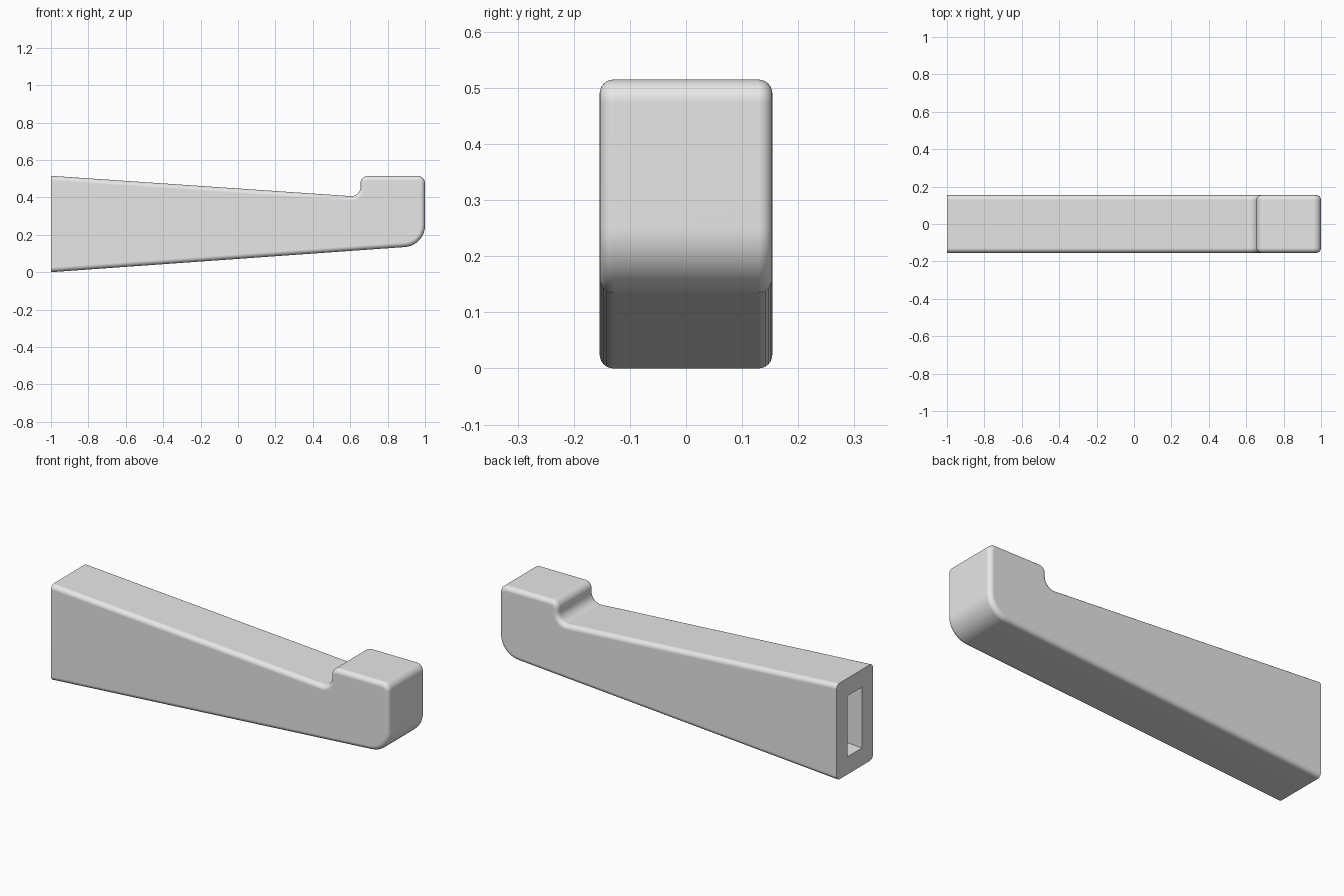
import bpy, bmesh, math
from mathutils import Vector

if "Cube" in bpy.data.objects:
    bpy.data.objects.remove(bpy.data.objects["Cube"], do_unlink=True)

HALF_WIDTH = 0.154
EDGE = 0.025

grey = bpy.data.materials.new("light_grey")
grey.use_nodes = True
grey.diffuse_color = (0.8, 0.8, 0.8, 1)
grey.node_tree.nodes["Principled BSDF"].inputs["Base Color"].default_value = (0.8, 0.8, 0.8, 1)


def rounded(corners, steps=10):
    """Replace each (x, z, radius) corner by a tangent arc."""
    points = []
    for i, (x, z, radius) in enumerate(corners):
        p = Vector((x, z))
        if radius == 0:
            points.append(p)
            continue
        a = (Vector(corners[i - 1][:2]) - p).normalized()
        b = (Vector(corners[(i + 1) % len(corners)][:2]) - p).normalized()
        half = a.angle(b) / 2
        centre = p + (a + b).normalized() * radius / math.sin(half)
        start = p + a * radius / math.tan(half) - centre
        end = p + b * radius / math.tan(half) - centre
        sweep = start.angle_signed(end)
        for k in range(steps + 1):
            t = -sweep * k / steps
            c, s = math.cos(t), math.sin(t)
            points.append(centre + Vector((start.x * c - start.y * s,
                                           start.x * s + start.y * c)))
    return points


def extrude_profile(name, points, half_width, bevel=0):
    """Extrude an x-z profile across y, rounding its side edges."""
    bm = bmesh.new()
    face = bm.faces.new([bm.verts.new((p.x, -half_width, p.y)) for p in points])
    new = bmesh.ops.extrude_face_region(bm, geom=[face])["geom"]
    bmesh.ops.translate(bm, vec=(0, 2 * half_width, 0),
                        verts=[v for v in new if isinstance(v, bmesh.types.BMVert)])
    bmesh.ops.recalc_face_normals(bm, faces=bm.faces)
    if bevel:
        # The long edges and the end's four corners round; the end rim stays sharp
        rim = [e for e in bm.edges
               if abs(e.verts[0].co.y - e.verts[1].co.y) < 1e-5
               and max(v.co.x for v in e.verts) > -0.99]
        bmesh.ops.bevel(bm, geom=rim, offset=bevel, offset_type='OFFSET',
                        segments=6, profile=0.5, affect='EDGES')
    mesh = bpy.data.meshes.new(name)
    bm.to_mesh(mesh)
    bm.free()
    mesh.materials.append(grey)
    obj = bpy.data.objects.new(name, mesh)
    bpy.context.collection.objects.link(obj)
    return obj


# Tapered arm with an upturned stop at its tip
arm = extrude_profile("tapered_arm", rounded([
    (-1, 0, 0), (1, 0.142, 0.115), (1, 0.515, 0.04),
    (0.655, 0.515, 0.04), (0.655, 0.403, 0.05), (-1, 0.515, 0)]),
    HALF_WIDTH, EDGE)

# Socket cut into the wide end, tapering with the arm
cutter = extrude_profile("socket_cutter", rounded([
    (-1.1, 0.088, 0), (0.2, 0.178, 0), (0.2, 0.339, 0), (-1.1, 0.427, 0)]), 0.06)
cutter.hide_render = True
cutter.hide_viewport = True

bpy.context.view_layer.objects.active = arm
arm.select_set(True)
bpy.ops.object.shade_smooth_by_angle(angle=math.radians(35))

socket = arm.modifiers.new("socket", 'BOOLEAN')
socket.operation = 'DIFFERENCE'
socket.solver = 'EXACT'
socket.object = cutter
# Keep the broad faces flat beside the rounded edges
normals = arm.modifiers.new("flat_sides", 'WEIGHTED_NORMAL')
normals.keep_sharp = True
